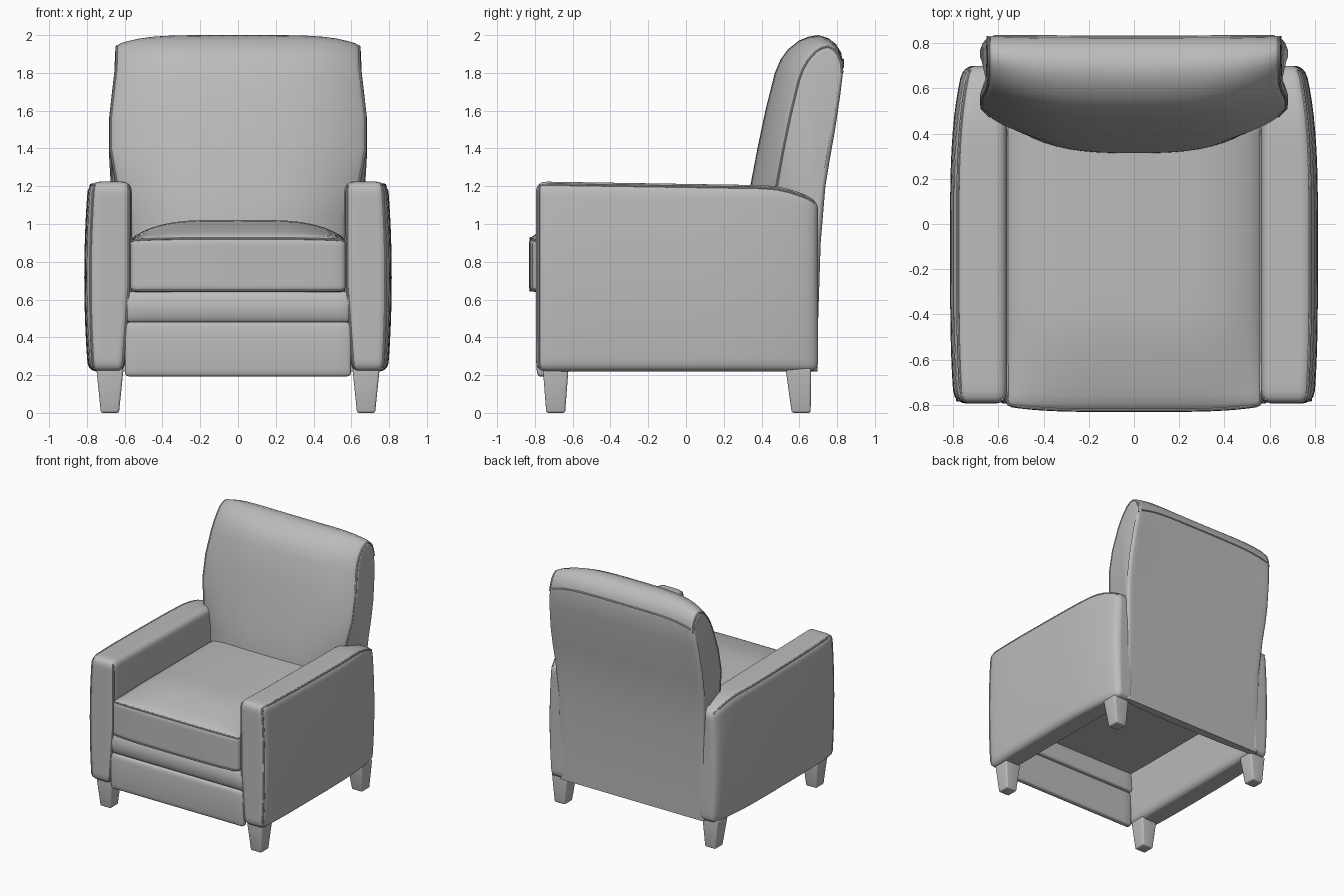
import bpy, bmesh, math
from mathutils import Vector

cube = bpy.data.objects.get("Cube")
if cube:
    bpy.data.objects.remove(cube, do_unlink=True)

GREY = (0.5, 0.5, 0.5, 1)
fabric = bpy.data.materials.new("grey upholstery")
fabric.use_nodes = True
fabric.diffuse_color = GREY
fabric.node_tree.nodes["Principled BSDF"].inputs["Base Color"].default_value = GREY


def clamp(t):
    return max(0.0, min(1.0, t))


def lerp(a, b, t):
    return a + (b - a) * t


def finish(obj, bevel=0.0, mirror=False):
    """Round the edges, mirror across x, bake to a mesh and smooth it."""
    bpy.context.scene.collection.objects.link(obj)
    obj.data.materials.append(fabric)
    if bevel:
        mod = obj.modifiers.new("round", 'BEVEL')
        mod.width, mod.segments = bevel, 4
        mod.limit_method, mod.angle_limit = 'ANGLE', math.radians(40)
    if mirror:
        obj.modifiers.new("mirror", 'MIRROR').use_mirror_merge = False
    bpy.ops.object.select_all(action='DESELECT')
    obj.select_set(True)
    bpy.context.view_layer.objects.active = obj
    bpy.ops.object.convert(target='MESH')
    bpy.ops.object.shade_smooth_by_angle(angle=math.radians(40))


def from_bmesh(name, bm, **kw):
    bmesh.ops.recalc_face_normals(bm, faces=bm.faces[:])
    mesh = bpy.data.meshes.new(name)
    bm.to_mesh(mesh)
    bm.free()
    finish(bpy.data.objects.new(name, mesh), **kw)


def rounded(warp, half, r):
    """Round the corners of the -1..1 cube, sized by half, before warping it."""
    def shape(*co):
        q = Vector([c * h for c, h in zip(co, half)])
        core = Vector([max(r - h, min(h - r, c)) for c, h in zip(q, half)])
        q = core + (q - core).normalized() * r
        return warp(*[c / h for c, h in zip(q, half)])
    return shape


def block(name, warp, cuts=0, **kw):
    """A cube, gridded more closely near its edges, reshaped by warp."""
    bm = bmesh.new()
    bmesh.ops.create_cube(bm, size=2)
    if cuts:
        bmesh.ops.subdivide_edges(bm, edges=bm.edges[:], cuts=cuts, use_grid_fill=True)
    for v in bm.verts:
        v.co = warp(*[math.sin(c * math.pi / 2) for c in v.co])
    from_bmesh(name, bm, **kw)


def piping(name, points, radius=0.007, mirror=False):
    curve = bpy.data.curves.new(name, 'CURVE')
    curve.dimensions = '3D'
    curve.bevel_depth, curve.bevel_resolution = radius, 2
    curve.use_fill_caps = True
    line = curve.splines.new('POLY')
    line.points.add(len(points) - 1)
    for p, co in zip(line.points, points):
        p.co = (*co, 1)
    finish(bpy.data.objects.new(name, curve), mirror=mirror)


STEPS = [i / 10 - 1 for i in range(21)]


# Arms: bowed outer side, top dropping at the back
def arm_shape(u, v, w):
    t = (w + 1) / 2
    inner = lerp(0.60, 0.562, clamp(t / 0.45))
    outer = 0.776 + 0.018 * (1 - v ** 4) + 0.02 * (1 - w * w) - 0.04 * max(0, v) ** 3
    top = 1.225 - 0.012 * (v + 1) - 0.08 * clamp((v - 0.6) / 0.4) ** 2
    return lerp(inner, outer, (u + 1) / 2), -0.047 + 0.747 * v, lerp(0.22, top, t)


arm = rounded(arm_shape, (0.11, 0.745, 0.5), 0.05)
block("arms", arm, cuts=23, mirror=True)
piping("arm_piping", [arm(1, -1, w) for w in STEPS[:-1]] + [arm(1, v, 1) for v in STEPS],
       mirror=True)
piping("arm_front_piping", [arm(-1, -1, w) for w in STEPS], mirror=True)


# Seat cushion: crowned top and bowed front
def cushion_shape(u, v, w):
    crown = 0.1 * (1 - u ** 4) * clamp((v + 1) / 0.6) ** 0.6
    front = -0.832 + 0.025 * u ** 4
    return 0.57 * u, lerp(front, 0.45, (v + 1) / 2), lerp(0.64, 0.922 + crown, (w + 1) / 2)


cushion = rounded(cushion_shape, (0.57, 0.64, 0.15), 0.03)
block("seat_cushion", cushion, cuts=19)
for name, w in (("cushion_top_piping", 1), ("cushion_bottom_piping", -1)):
    piping(name, [cushion(-1, v, w) for v in reversed(STEPS)]
           + [cushion(u, -1, w) for u in STEPS]
           + [cushion(1, v, w) for v in STEPS])


# Backrest: side profile swept across the width, with the lower rear panel
PROFILE = [(0.31, 0.9), (0.315, 1.05), (0.34, 1.2), (0.378, 1.4), (0.42, 1.6), (0.47, 1.8),
           (0.50, 1.87), (0.54, 1.925), (0.60, 1.972), (0.65, 1.992), (0.70, 2.0), (0.75, 1.985),
           (0.79, 1.955), (0.82, 1.91), (0.832, 1.85), (0.815, 1.7), (0.787, 1.5), (0.762, 1.35),
           (0.738, 1.2), (0.713, 0.9), (0.70, 0.5), (0.695, 0.22), (0.627, 0.22), (0.635, 0.62),
           (0.64, 0.9)]


def backrest(u, y, z):
    depth = clamp((0.69 + 0.15 * max(0, z - 0.9) - y) / 0.4)
    low = clamp((1.27 - z) / 0.25)
    half = 0.682 - 0.032 * clamp((z - 1.6) / 0.3) - low * (0.025 + 0.1 * depth)
    return (half * u, y + 0.14 * depth * abs(u) ** 3,
            z - 0.055 * abs(u) ** 5 * clamp((z - 1.3) / 0.6))


def section(side, angle, radius=0.03):
    """The profile drawn in at a rounded end; angle runs from 0 to a quarter turn."""
    pulled = []
    for i, p in enumerate(PROFILE):
        before, after = Vector(PROFILE[i - 1]), Vector(PROFILE[(i + 1) % len(PROFILE)])
        along = (after - before).normalized()
        inward = Vector((along.y, -along.x))
        pulled.append(Vector(p) + inward * radius * (1 - math.cos(angle)))
    u = side * (1 - radius / 0.68 * (1 - math.sin(angle)))
    return [backrest(u, *p) for p in pulled]


ROUND = [i * math.pi / 10 for i in range(6)]
sections = [section(-1, a) for a in reversed(ROUND)]
sections += [[backrest(u, *p) for p in PROFILE] for u in STEPS[1:-1]]
sections += [section(1, a) for a in ROUND]
bm = bmesh.new()
columns = [[bm.verts.new(co) for co in s] for s in sections]
n = len(PROFILE)
for a, b in zip(columns, columns[1:]):
    for i in range(n):
        j = (i + 1) % n
        bm.faces.new((a[i], a[j], b[j], b[i]))
bm.faces.new(columns[0])
bm.faces.new(columns[-1])
from_bmesh("backrest", bm)

# Seam along each side and across the top rear of the backrest
piping("backrest_side_piping", section(1, math.pi / 4)[2:15], mirror=True)
piping("backrest_rear_piping", [backrest(u * 0.95, 0.828, 1.87) for u in STEPS])


# Front rail, folded footrest and seat deck
def panel(x, y0, y1, z0, z1, bow=0.0):
    def warp(u, v, w):
        front = y0 + bow * w * w
        return x * u, lerp(front, y1, (v + 1) / 2), lerp(z0, z1, (w + 1) / 2)
    return rounded(warp, (x, (y1 - y0) / 2, (z1 - z0) / 2), 0.02)


block("footrest", panel(0.598, -0.795, -0.735, 0.193, 0.48, 0.008), cuts=11)
block("front_rail", panel(0.59, -0.795, -0.71, 0.478, 0.642, 0.02), cuts=11)
block("seat_deck", panel(0.61, -0.74, 0.68, 0.62, 0.66), cuts=3)


# Tapered legs
def leg(y_top, y_foot):
    def warp(u, v, w):
        t = (w + 1) / 2
        return (0.678 + lerp(0.048, 0.072, t) * u,
                lerp(y_foot, y_top, t) + lerp(0.05, 0.068, t) * v, 0.235 * t)
    return warp


block("front_legs", leg(-0.69, -0.69), bevel=0.012, mirror=True)
block("rear_legs", leg(0.595, 0.61), bevel=0.012, mirror=True)
